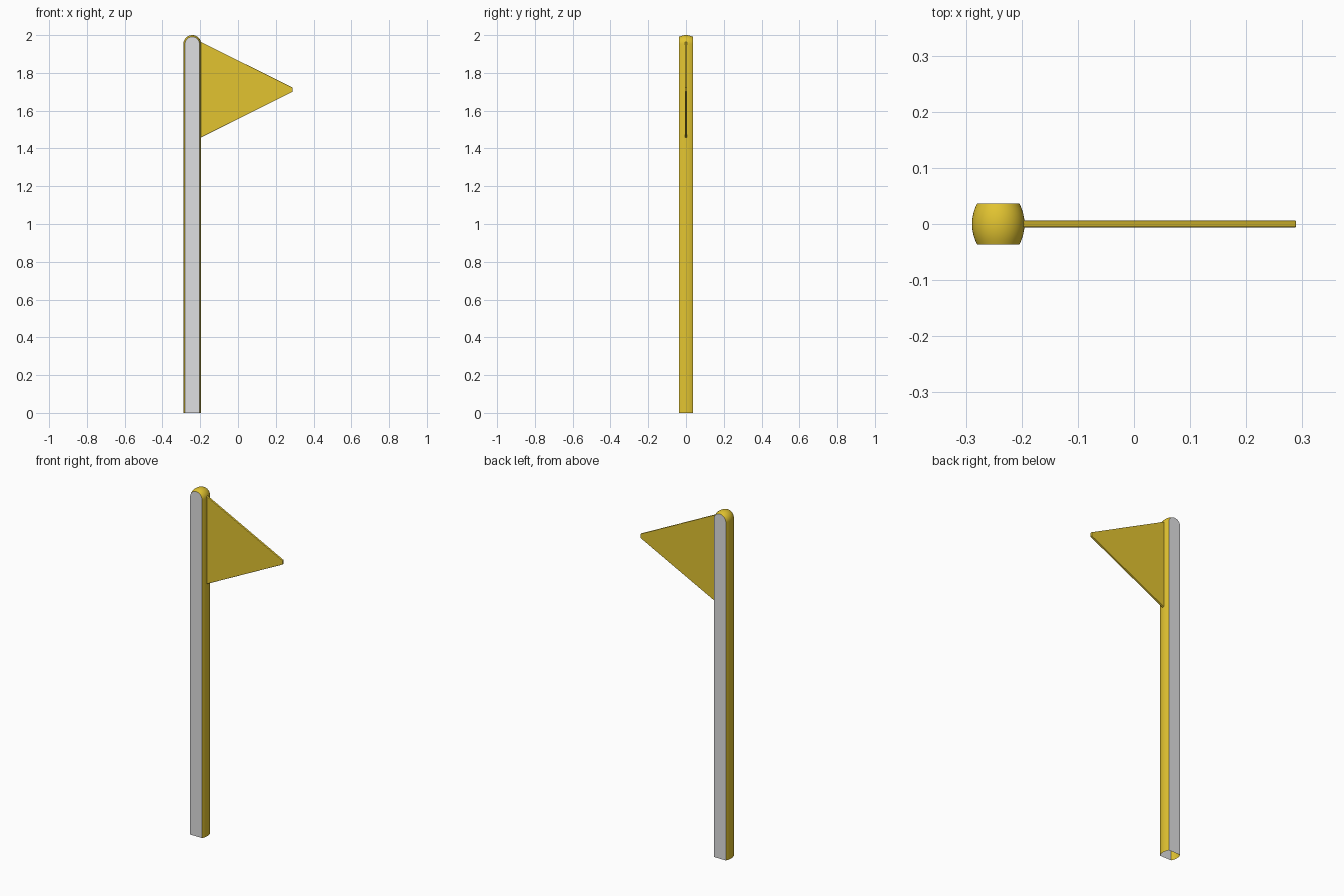
import bpy, bmesh, math

if "Cube" in bpy.data.objects:
    bpy.data.objects.remove(bpy.data.objects["Cube"])


def material(name, rgb):
    m = bpy.data.materials.new(name)
    m.diffuse_color = (*rgb, 1)
    m.use_nodes = True
    m.node_tree.nodes["Principled BSDF"].inputs["Base Color"].default_value = m.diffuse_color
    return m


yellow = material("golden yellow", (0.76, 0.55, 0.03))
grey = material("light grey", (0.74, 0.74, 0.75))


def make_object(name, bm, mats):
    bmesh.ops.recalc_face_normals(bm, faces=bm.faces[:])
    mesh = bpy.data.meshes.new(name)
    bm.to_mesh(mesh)
    bm.free()
    obj = bpy.data.objects.new(name, mesh)
    for m in mats:
        mesh.materials.append(m)
    bpy.context.collection.objects.link(obj)
    bpy.ops.object.select_all(action='DESELECT')
    obj.select_set(True)
    bpy.context.view_layer.objects.active = obj
    return obj


# Pole: arched outline swept through a bulged edge, open at the bottom
CX, R, HALF_Y, BULGE = -0.242, 0.047, 0.0365, 0.009
ARC_R = (HALF_Y ** 2 + BULGE ** 2) / (2 * BULGE)
bm = bmesh.new()
rows = []
for i in range(9):
    y = HALF_Y * (i / 4 - 1)
    r = R - (ARC_R - math.sqrt(ARC_R ** 2 - y ** 2))
    pts = [(CX - r, 0)]
    for k in range(25):
        a = math.pi * (1 - k / 24)
        pts.append((CX + r * math.cos(a), 2 - R + r * math.sin(a)))
    pts.append((CX + r, 0))
    rows.append([bm.verts.new((x, y, z)) for x, z in pts])
for a, b in zip(rows, rows[1:]):
    for j in range(len(a) - 1):
        bm.faces.new((a[j], a[j + 1], b[j + 1], b[j]))
# Flat grey front and back plates
for row in (rows[0], rows[-1]):
    bm.faces.new(row).material_index = 1
make_object("pole", bm, [yellow, grey])
bpy.ops.object.shade_smooth_by_angle(angle=math.radians(40))

# Pennant: thin blunt-tipped triangle with softened edges
bm = bmesh.new()
outline = [(-0.202, 1.455), (0.289, 1.70), (0.289, 1.722), (-0.202, 1.967)]
face = bm.faces.new([bm.verts.new((x, -0.006, z)) for x, z in outline])
ext = bmesh.ops.extrude_face_region(bm, geom=[face])
for v in ext["geom"]:
    if isinstance(v, bmesh.types.BMVert):
        v.co.y = 0.006
flag = make_object("pennant", bm, [yellow])
bev = flag.modifiers.new("soft edges", 'BEVEL')
bev.width = 0.002
bev.segments = 2
